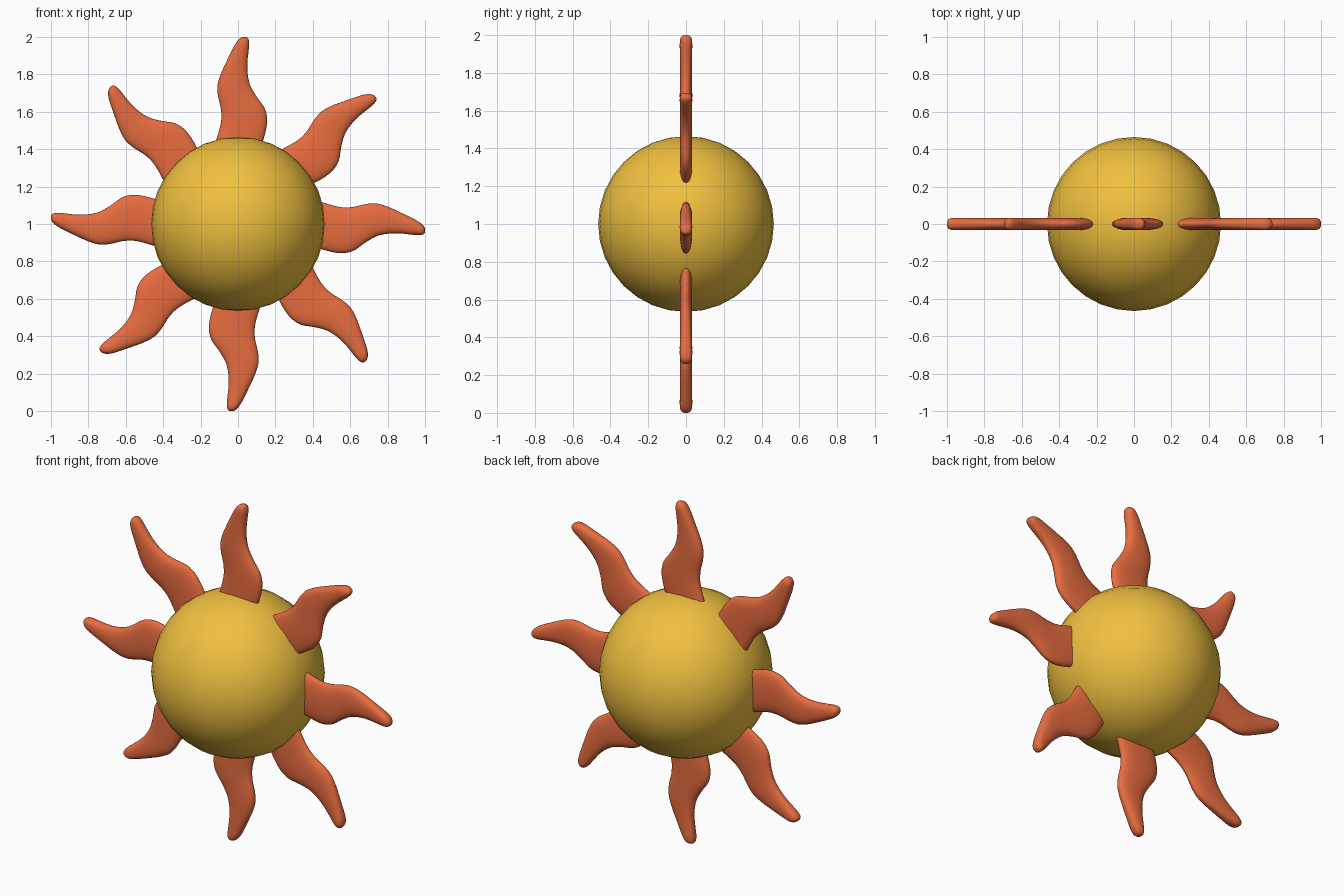
import bpy, bmesh, math
from mathutils import Matrix

if "Cube" in bpy.data.objects:
    bpy.data.objects.remove(bpy.data.objects["Cube"])

def material(name, rgb):
    m = bpy.data.materials.new(name)
    m.diffuse_color = (*rgb, 1)
    m.use_nodes = True
    m.node_tree.nodes["Principled BSDF"].inputs["Base Color"].default_value = m.diffuse_color
    return m

gold = material("gold", (0.87, 0.53, 0.05))
orange = material("orange", (0.80, 0.15, 0.05))

# Round centre of the sun
bpy.ops.mesh.primitive_uv_sphere_add(segments=32, ring_count=16, radius=0.465, location=(0, 0, 1))
ball = bpy.context.object
ball.name = "sun_ball"
ball.data.materials.append(gold)
bpy.ops.object.shade_smooth()

# Wavy ray stations: distance from centre, left edge, right edge, half thickness
stations = [
    (0.36, -0.135, 0.105, 0.033), (0.44, -0.119, 0.132, 0.033),
    (0.50, -0.101, 0.149, 0.033), (0.56, -0.089, 0.156, 0.033),
    (0.62, -0.092, 0.142, 0.033), (0.68, -0.106, 0.100, 0.033),
    (0.74, -0.110, 0.066, 0.033), (0.80, -0.093, 0.052, 0.033),
    (0.86, -0.066, 0.050, 0.033), (0.92, -0.037, 0.056, 0.033),
    (0.96, -0.016, 0.060, 0.033), (0.982, 0.000, 0.058, 0.030),
    (0.994, 0.013, 0.053, 0.022), (1.000, 0.026, 0.045, 0.010),
]

def smooth_stations(pts, steps):
    # Catmull-Rom curve through the stations
    out = []
    for i in range(len(pts) - 1):
        a, b = pts[max(i - 1, 0)], pts[i]
        c, d = pts[i + 1], pts[min(i + 2, len(pts) - 1)]
        for k in range(steps):
            t = k / steps
            out.append([0.5 * (2*q + (r - p)*t + (2*p - 5*q + 4*r - s)*t*t
                               + (3*q - p - 3*r + s)*t**3)
                        for p, q, r, s in zip(a, b, c, d)])
    return out + [pts[-1]]

def power(v, e):
    return math.copysign(abs(v) ** e, v)

# One lofted ray with flattened oval sections
SIDES = 28
bm = bmesh.new()
rings = []
for r, left, right, half in smooth_stations(stations, 3):
    mid, w = (left + right) / 2, (right - left) / 2
    ring = []
    for k in range(SIDES):
        a = 2 * math.pi * k / SIDES
        ring.append(bm.verts.new((mid + w * power(math.cos(a), 0.85),
                                  half * power(math.sin(a), 0.85), r)))
    rings.append(ring)
for lo, hi in zip(rings, rings[1:]):
    for k in range(SIDES):
        n = (k + 1) % SIDES
        bm.faces.new((lo[k], lo[n], hi[n], hi[k]))
bm.faces.new(rings[0])
bm.faces.new(rings[-1])
bmesh.ops.recalc_face_normals(bm, faces=bm.faces)
ray_mesh = bpy.data.meshes.new("ray")
bm.to_mesh(ray_mesh)
bm.free()
ray_mesh.materials.append(orange)
for p in ray_mesh.polygons:
    p.use_smooth = len(p.vertices) == 4

# Eight rays turned around the centre
for i in range(8):
    ray = bpy.data.objects.new(f"ray_{i + 1}", ray_mesh)
    ray.matrix_world = Matrix.Translation((0, 0, 1)) @ Matrix.Rotation(i * math.pi / 4, 4, 'Y')
    bpy.context.collection.objects.link(ray)
